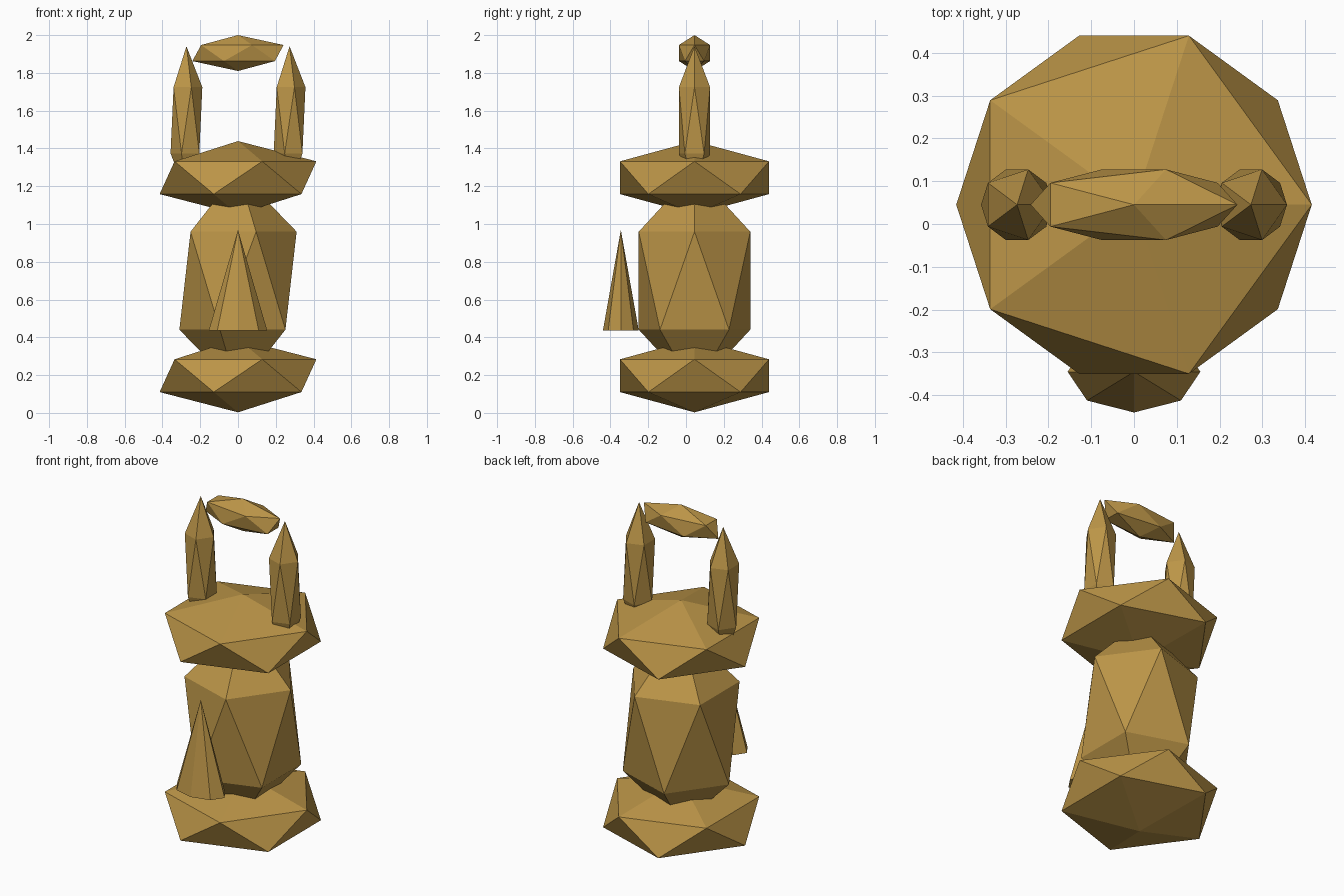
import bpy

if "Cube" in bpy.data.objects:
    bpy.data.objects.remove(bpy.data.objects["Cube"])

CY = 0.045  # depth of the main axis

wood = bpy.data.materials.new("golden_brown")
wood.diffuse_color = (0.50, 0.30, 0.064, 1)
wood.use_nodes = True
wood.node_tree.nodes["Principled BSDF"].inputs["Base Color"].default_value = wood.diffuse_color


def finish(name, scale):
    ob = bpy.context.object
    ob.name = ob.data.name = name
    ob.scale = scale
    ob.data.materials.append(wood)
    return ob


def gem(name, loc, scale):
    """Low-poly ball (20 flat faces) stretched to size."""
    bpy.ops.mesh.primitive_ico_sphere_add(subdivisions=1, radius=1, location=loc)
    return finish(name, scale)


# Stacked body: base, torso and head
gem("base", (0, CY, 0.197), (0.464, 0.464, 0.194))
gem("torso", (0, CY, 0.70), (0.347, 0.347, 0.58))
gem("head", (0, CY, 1.245), (0.464, 0.464, 0.194))

# Pair of upright horns
for side, x in (("left", -0.273), ("right", 0.273)):
    gem(side + "_horn", (x, CY, 1.549), (0.094, 0.097, 0.392))

# Floating bar between the horn tips
gem("top_bar", (0, CY, 1.905), (0.27, 0.097, 0.095))

# Flattened spike standing at the front
bpy.ops.mesh.primitive_cone_add(vertices=8, radius1=1, radius2=0, depth=1,
                                location=(0, -0.345, 0.702))
finish("front_spike", (0.155, 0.095, 0.534))
